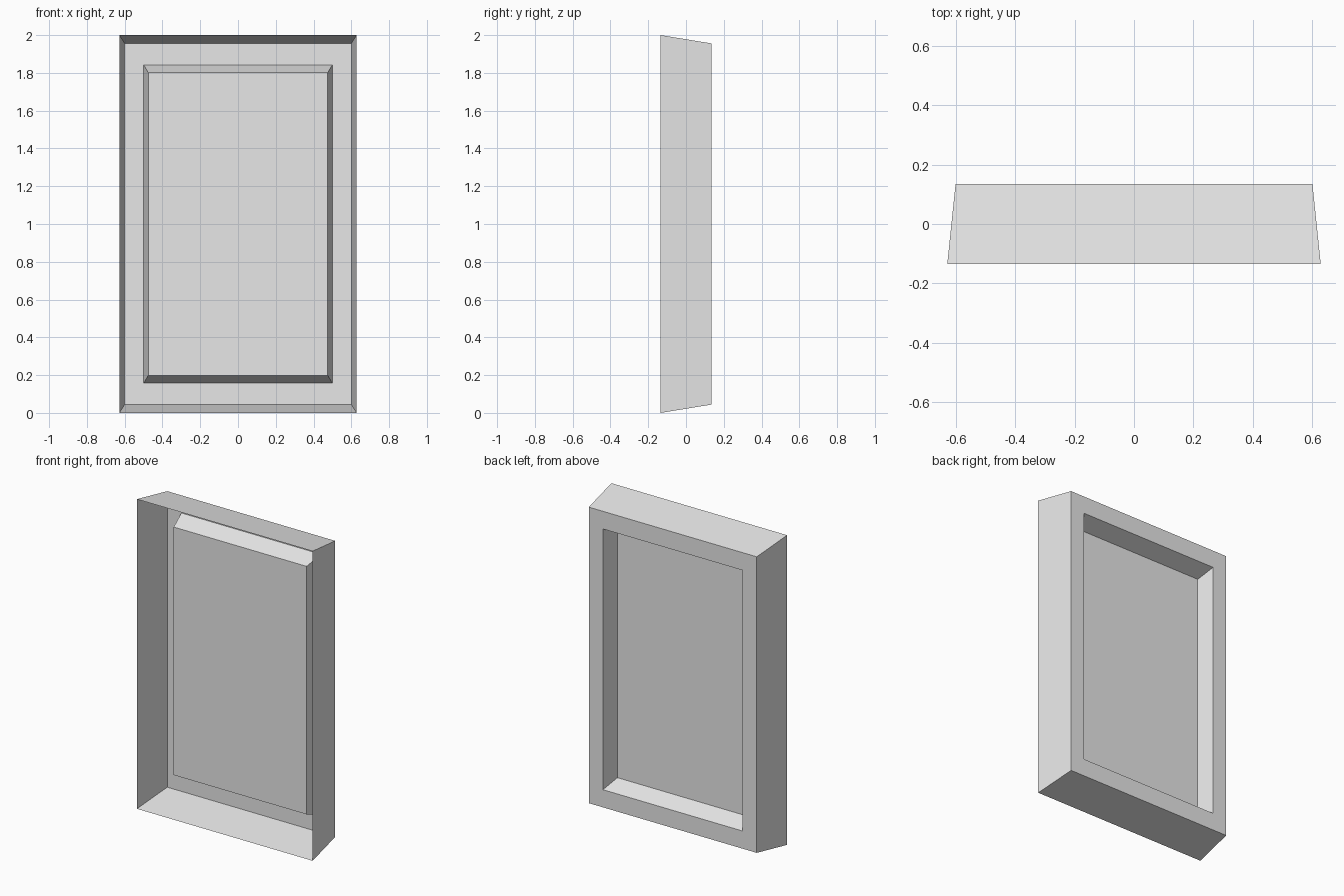
import bpy
import bmesh

default_cube = bpy.data.objects.get("Cube")
if default_cube:
    bpy.data.objects.remove(default_cube, do_unlink=True)

# Plain grey material
grey = bpy.data.materials.new("light grey")
grey.use_nodes = True
colour = (0.8, 0.8, 0.8, 1)
grey.diffuse_color = colour
grey.node_tree.nodes["Principled BSDF"].inputs["Base Color"].default_value = colour


def rectangle(bm, half_width, half_height, y):
    """Rectangular ring of corners centred on the panel."""
    corners = ((-1, -1), (1, -1), (1, 1), (-1, 1))
    return [bm.verts.new((sx * half_width, y, 1 + sz * half_height)) for sx, sz in corners]


# Rings from the open front rim, over the back border, into the recess
RINGS = (
    (0.628, 1.0, -0.135),
    (0.6, 0.956, 0.135),
    (0.499, 0.842, 0.135),
    (0.475, 0.801, 0.022),
)

bm = bmesh.new()
loops = [rectangle(bm, *ring) for ring in RINGS]

# Tapered side walls, border and recess walls
for outer, inner in zip(loops, loops[1:]):
    for i in range(4):
        j = (i + 1) % 4
        bm.faces.new((outer[j], outer[i], inner[i], inner[j]))

# Flat recessed panel
bm.faces.new(reversed(loops[-1]))

# The open sheet faces outward to the back
bm.normal_update()
if bm.faces[:][-1].normal.y < 0:
    bmesh.ops.reverse_faces(bm, faces=bm.faces[:])

mesh = bpy.data.meshes.new("recessed_panel")
bm.to_mesh(mesh)
bm.free()
mesh.materials.append(grey)
panel = bpy.data.objects.new("recessed_panel", mesh)
bpy.context.collection.objects.link(panel)
